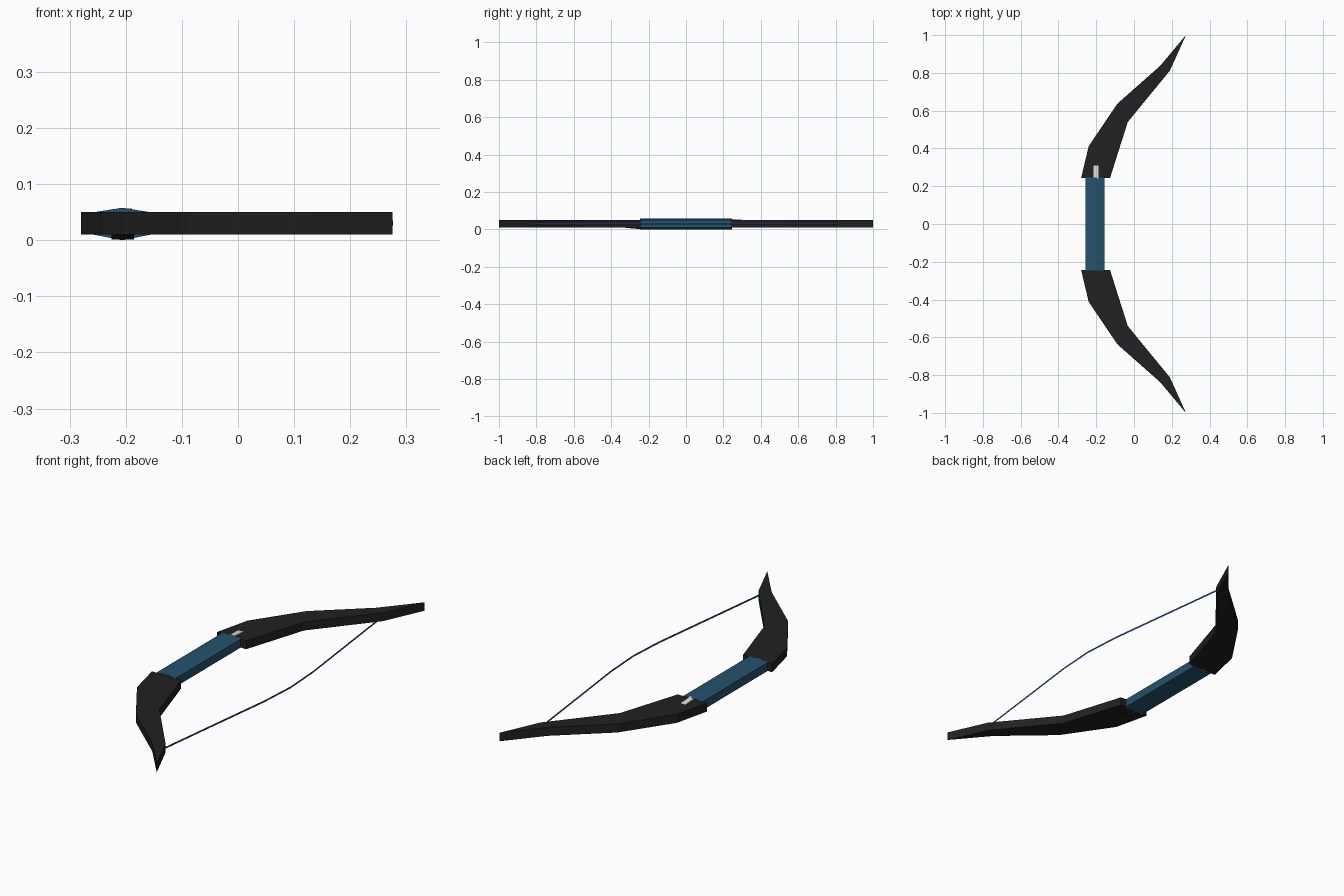
import bpy, bmesh

if "Cube" in bpy.data.objects:
    bpy.data.objects.remove(bpy.data.objects["Cube"])


def material(name, rgb):
    m = bpy.data.materials.new(name)
    m.diffuse_color = (*rgb, 1)
    m.use_nodes = True
    m.node_tree.nodes["Principled BSDF"].inputs["Base Color"].default_value = m.diffuse_color
    return m


black = material("limb black", (0.015, 0.015, 0.015))
blue = material("grip blue", (0.017, 0.085, 0.15))
cord = material("string blue", (0.02, 0.075, 0.26))
light = material("light grey", (0.7, 0.7, 0.7))


def make(name, bm, mat):
    bmesh.ops.recalc_face_normals(bm, faces=bm.faces)
    mesh = bpy.data.meshes.new(name)
    bm.to_mesh(mesh)
    bm.free()
    mesh.materials.append(mat)
    ob = bpy.data.objects.new(name, mesh)
    bpy.context.collection.objects.link(ob)
    return ob


def prism(name, points, offset, mat):
    """Extrude a closed flat outline along an offset."""
    bm = bmesh.new()
    f = bm.faces.new([bm.verts.new(p) for p in points])
    ext = bmesh.ops.extrude_face_region(bm, geom=[f], use_keep_orig=True)
    moved = [g for g in ext["geom"] if isinstance(g, bmesh.types.BMVert)]
    bmesh.ops.translate(bm, verts=moved, vec=offset)
    return make(name, bm, mat)


# Curved limbs, one outline mirrored in y
outline = [(-0.28, 0.243), (-0.24, 0.412), (-0.088, 0.637), (0.138, 0.837),
           (0.275, 1.0), (0.19, 0.812), (-0.033, 0.54), (-0.127, 0.243)]
for side, name in ((1, "upper_limb"), (-1, "lower_limb")):
    prism(name, [(x, side * y, 0.01) for x, y in outline], (0, 0, 0.04), black)

# Six-sided grip
section = [(-0.257, 0.01), (-0.206, 0.0), (-0.156, 0.01),
           (-0.156, 0.05), (-0.206, 0.058), (-0.257, 0.05)]
prism("grip", [(x, -0.247, z) for x, z in section], (0, 0.494, 0), blue)

# Small tapered bindings where the grip meets the limbs
prism("upper_binding", [(-0.215, 0.24, 0.045), (-0.215, 0.24, 0.057),
                        (-0.215, 0.31, 0.0505)], (0.026, 0, 0), light)
prism("lower_binding", [(-0.225, -0.24, 0.015), (-0.225, -0.24, 0.001),
                        (-0.225, -0.33, 0.0095)], (0.04, 0, 0), black)

# Bowstring: thin upright ribbon
bm = bmesh.new()
path = [(0.188, -0.81), (0.265, -0.18), (0.276, 0), (0.265, 0.18), (0.188, 0.81)]
rows = [[bm.verts.new((x, y, z)) for z in (0.026, 0.035)] for x, y in path]
for a, b in zip(rows, rows[1:]):
    bm.faces.new((a[0], b[0], b[1], a[1]))
make("bowstring", bm, cord)
